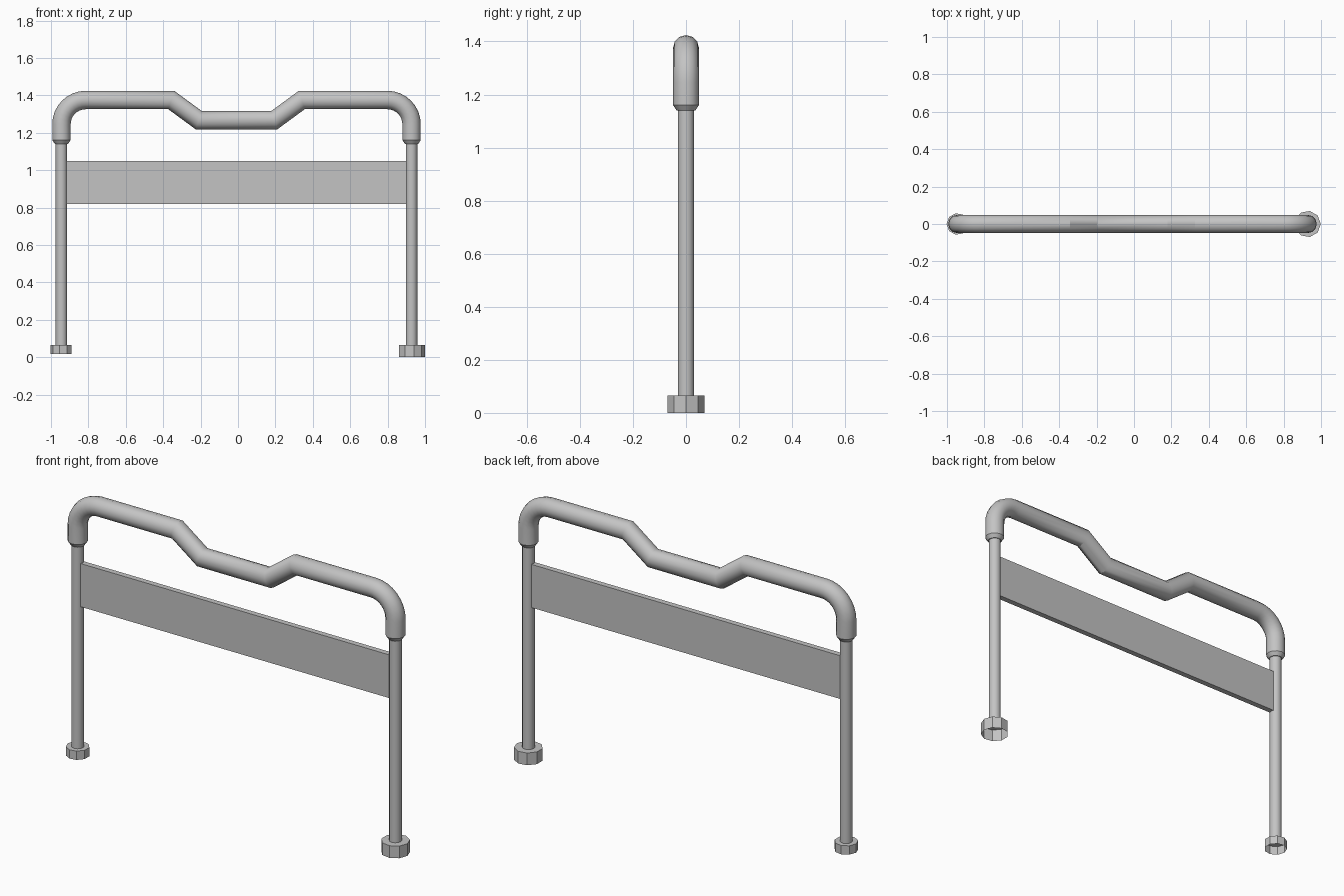
import bpy, bmesh, math
from mathutils import Vector

cube = bpy.data.objects.get("Cube")
if cube:
    bpy.data.objects.remove(cube, do_unlink=True)

grey = bpy.data.materials.new("plain grey")
grey.use_nodes = True
colour = (0.55, 0.55, 0.55, 1)
grey.diffuse_color = colour
grey.node_tree.nodes["Principled BSDF"].inputs["Base Color"].default_value = colour

MID = -0.008      # centre of the frame
HALF = 0.936      # centre to post axis


def finish(bm, name, smooth=True):
    bmesh.ops.recalc_face_normals(bm, faces=bm.faces)
    mesh = bpy.data.meshes.new(name)
    bm.to_mesh(mesh)
    bm.free()
    mesh.materials.append(grey)
    obj = bpy.data.objects.new(name, mesh)
    bpy.context.collection.objects.link(obj)
    if smooth:
        bpy.ops.object.select_all(action="DESELECT")
        obj.select_set(True)
        bpy.context.view_layer.objects.active = obj
        bpy.ops.object.shade_smooth_by_angle(angle=math.radians(31))
    return obj


def sweep(name, path, radii, sides):
    """Tube along a path in the XZ plane, with mitred corners."""
    bm = bmesh.new()
    pts = [Vector((x, 0, z)) for x, z in path]
    rings = []
    for i, p in enumerate(pts):
        a = (p - pts[max(i - 1, 0)]).normalized()
        b = (pts[min(i + 1, len(pts) - 1)] - p).normalized()
        t = (a + b).normalized()
        across = Vector((-t.z, 0, t.x))
        stretch = 1 / max(t.dot(a), t.dot(b))
        ring = []
        for k in range(sides):
            ang = math.tau * k / sides
            ring.append(bm.verts.new(p + radii[i] * (across * math.cos(ang) * stretch
                                                     + Vector((0, math.sin(ang), 0)))))
        rings.append(ring)
    for r, s in zip(rings, rings[1:]):
        for k in range(sides):
            n = (k + 1) % sides
            bm.faces.new((r[k], r[n], s[n], s[k]))
    bm.faces.new(rings[0])
    bm.faces.new(rings[-1])
    return finish(bm, name)


# Top handrail: tapered collar, bend and dip, mirrored about the middle
TOP, BEND, R = 1.375, 0.13, 0.049
half = [(-HALF, 1.14), (-HALF, 1.16)]
for i in range(9):
    ang = math.pi - i * math.pi / 16
    half.append((-HALF + BEND + BEND * math.cos(ang), TOP - BEND + BEND * math.sin(ang)))
half += [(-0.349, TOP), (-0.202, 1.267)]
path = half + [(-x, z) for x, z in reversed(half)]
radii = [R] * len(path)
radii[0] = radii[-1] = 0.035
sweep("handrail", [(x + MID, z) for x, z in path], radii, 12)

# Posts and hollow feet
for side, name, foot_r, foot_z in ((-1, "right", 0.058, 0.018), (1, "left", 0.0705, 0.0)):
    x = MID + side * HALF
    sweep(name + "_post", [(x, 0.064), (x, 1.15)], [0.031, 0.031], 12)

    bm = bmesh.new()
    low, high = [], []
    for k in range(9):
        ang = math.tau * k / 9
        px, py = x + side * foot_r * math.cos(ang), foot_r * math.sin(ang)
        low.append(bm.verts.new((px, py, foot_z)))
        high.append(bm.verts.new((px, py, 0.065)))
    for k in range(9):
        n = (k + 1) % 9
        bm.faces.new((low[k], low[n], high[n], high[k]))
    bm.faces.new(high)
    finish(bm, name + "_foot", smooth=False)

# Flat panel between the posts
bm = bmesh.new()
bmesh.ops.create_cube(bm, size=1)
bmesh.ops.scale(bm, vec=(1.82, 0.03, 0.23), verts=bm.verts)
bmesh.ops.translate(bm, vec=(MID, 0, 0.935), verts=bm.verts)
finish(bm, "cross_panel", smooth=False)
